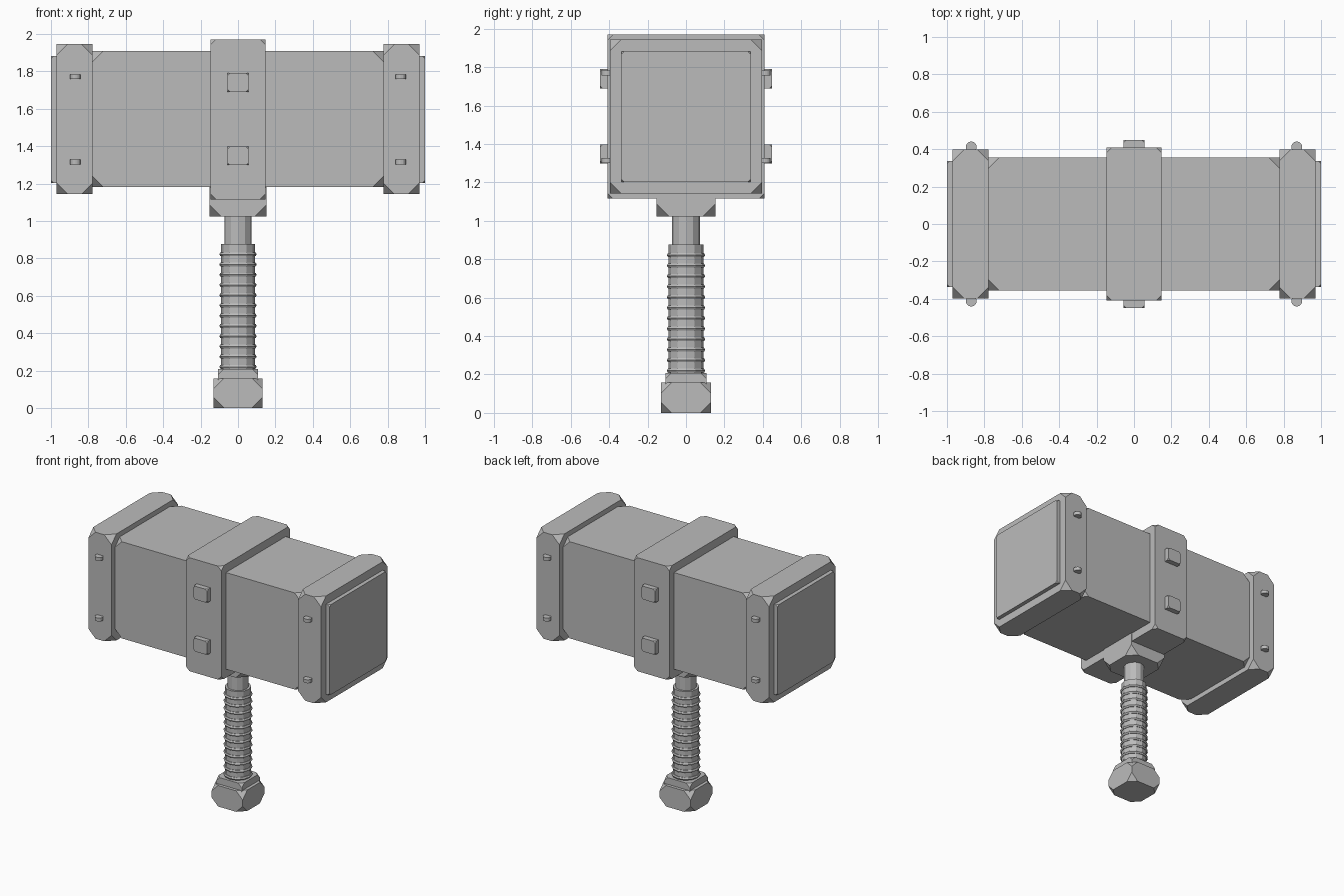
import bpy, bmesh, math
from mathutils import Matrix

if "Cube" in bpy.data.objects:
    bpy.data.objects.remove(bpy.data.objects["Cube"])

grey = bpy.data.materials.new("plain_grey")
grey.diffuse_color = (0.5, 0.5, 0.5, 1)
grey.use_nodes = True
grey.node_tree.nodes["Principled BSDF"].inputs["Base Color"].default_value = grey.diffuse_color


def finish(bm, name):
    mesh = bpy.data.meshes.new(name)
    bm.to_mesh(mesh)
    bm.free()
    mesh.materials.append(grey)
    obj = bpy.data.objects.new(name, mesh)
    bpy.context.collection.objects.link(obj)
    return obj


def block(name, x, y, z, cut):
    """Box between (min, max) pairs with its eight corners sliced off."""
    bm = bmesh.new()
    size = [b - a for a, b in (x, y, z)]
    mid = [(a + b) / 2 for a, b in (x, y, z)]
    bmesh.ops.create_cube(bm, size=1, matrix=Matrix.Translation(mid) @ Matrix.Diagonal((*size, 1)))
    bmesh.ops.bevel(bm, geom=bm.verts[:], offset=cut, segments=1, affect='VERTICES')
    return finish(bm, name)


def rod(name, x, y, z0, z1, r, sides):
    bm = bmesh.new()
    bmesh.ops.create_cone(bm, cap_ends=True, segments=sides, radius1=r, radius2=r, depth=z1 - z0,
                          matrix=Matrix.Translation((x, y, (z0 + z1) / 2)))
    return finish(bm, name)


def ring(name, z, major, minor, sides=12, steps=6):
    bm = bmesh.new()
    loops = []
    for i in range(sides):
        a = 2 * math.pi * i / sides
        loop = []
        for j in range(steps):
            b = 2 * math.pi * j / steps
            r = major + minor * math.cos(b)
            loop.append(bm.verts.new((r * math.cos(a), r * math.sin(a), z + minor * math.sin(b))))
        loops.append(loop)
    for i in range(sides):
        p, q = loops[i], loops[(i + 1) % sides]
        for j in range(steps):
            k = (j + 1) % steps
            bm.faces.new((p[j], q[j], q[k], p[k]))
    return finish(bm, name)


# Hammer head and centre band
block("head_body", (-0.78, 0.78), (-0.355, 0.355), (1.18, 1.908), 0.06)
block("centre_band", (-0.148, 0.148), (-0.41, 0.41), (1.115, 1.97), 0.03)

# End caps, striking plates, rivets and studs
for sx, side in ((-1, "left"), (1, "right")):
    block(side + "_end_cap", sorted((sx * 0.777, sx * 0.97)), (-0.397, 0.397), (1.143, 1.945), 0.06)
    block(side + "_striking_plate", sorted((sx * 0.90, sx)), (-0.337, 0.337), (1.203, 1.882), 0.015)
    for sy in (-1, 1):
        for z in (1.315, 1.771):
            rod(side + "_rivet", sx * 0.87, sy * 0.412, z - 0.013, z + 0.013, 0.029, 16)
for sy in (-1, 1):
    for z in (1.348, 1.74):
        block("band_stud", (-0.057, 0.057), sorted((sy * 0.39, sy * 0.449)), (z - 0.05, z + 0.05), 0.015)

# Handle, ribbed grip and pommel
block("head_socket", (-0.153, 0.153), (-0.153, 0.153), (1.023, 1.24), 0.065)
rod("handle_shaft", 0, 0, 0.85, 1.06, 0.073, 12)
rod("grip", 0, 0, 0.18, 0.877, 0.09, 12)
for i in range(12):
    ring("grip_ring", 0.22 + i * 0.0547, 0.088, 0.012)
block("pommel_collar", (-0.107, 0.107), (-0.107, 0.107), (0.12, 0.208), 0.03)
block("pommel", (-0.13, 0.13), (-0.13, 0.13), (0.0, 0.158), 0.055)
